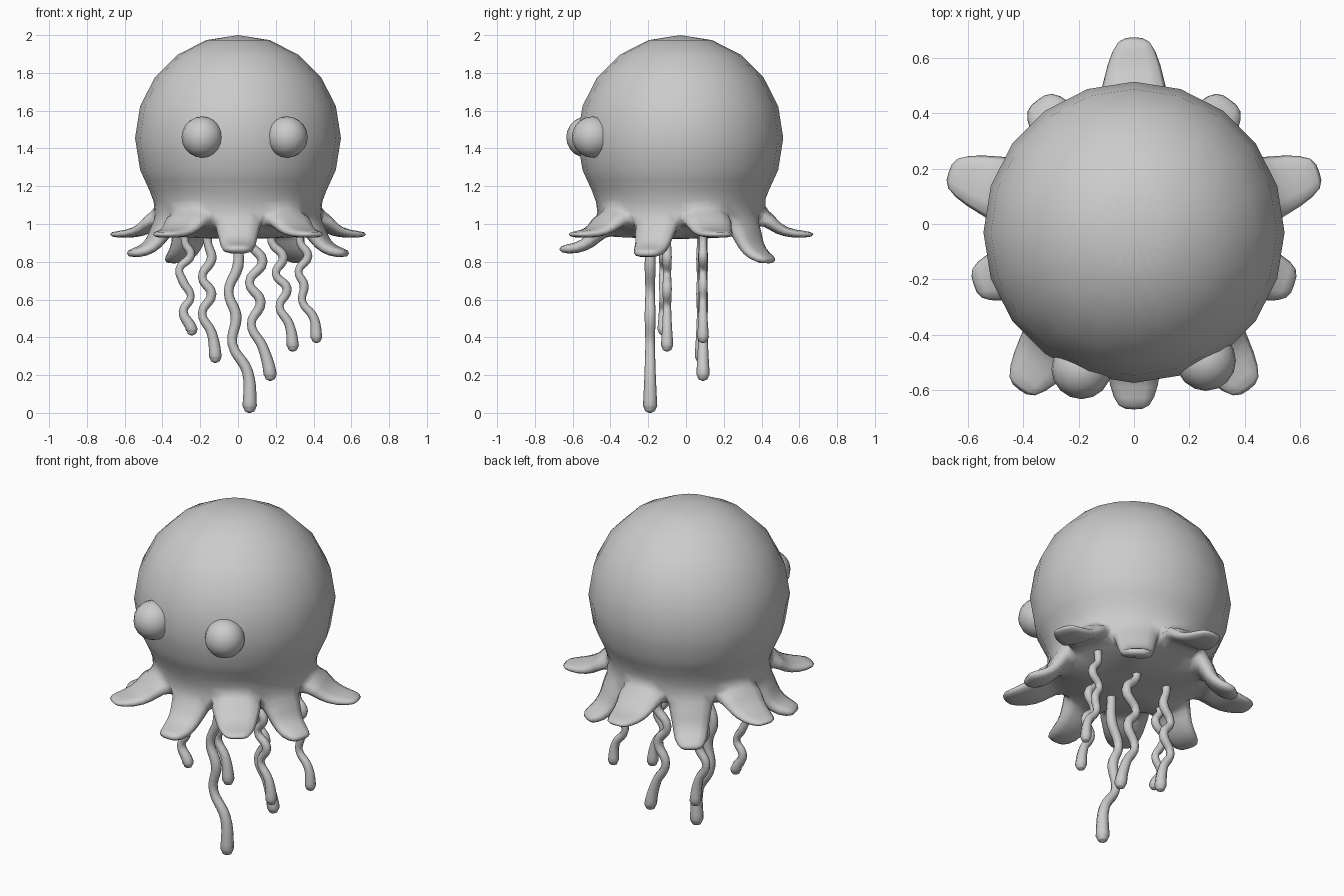
import bpy, bmesh
from math import sin, cos, radians
from mathutils import Vector

if "Cube" in bpy.data.objects:
    bpy.data.objects.remove(bpy.data.objects["Cube"], do_unlink=True)

grey = bpy.data.materials.new("plain_grey")
grey.use_nodes = True
grey.diffuse_color = (0.6, 0.6, 0.6, 1)
grey.node_tree.nodes["Principled BSDF"].inputs["Base Color"].default_value = (0.6, 0.6, 0.6, 1)

SEGMENTS = 20
CENTRE_Y = -0.03
CENTRE_Z = 1.455
RADIUS = 0.545


def finish(obj):
    """Give an object the material and smooth shading."""
    obj.data.materials.clear()
    obj.data.materials.append(grey)
    for poly in obj.data.polygons:
        poly.use_smooth = True


def angle_of(j):
    return radians(-90 + j * 360 / SEGMENTS)


def ring(bm, profile):
    """Ring of vertices; profile(j) gives radius and height."""
    verts = []
    for j in range(SEGMENTS):
        r, z = profile(j)
        a = angle_of(j)
        verts.append(bm.verts.new((r * cos(a), CENTRE_Y + r * sin(a), z)))
    return verts


def bridge(bm, a, b):
    n = len(a)
    for j in range(n):
        k = (j + 1) % n
        bm.faces.new((a[j], a[k], b[k], b[j]))


def cap(bm, loop, z):
    pole = bm.verts.new((0, CENTRE_Y, z))
    for j in range(SEGMENTS):
        bm.faces.new((loop[j], loop[(j + 1) % SEGMENTS], pole))


def arm(bm, j, upper, lower, sections):
    """Flat arm growing from two neighbouring panels of the body rim."""
    k = (j + 1) % SEGMENTS
    loop = [upper[j - 1], upper[j], upper[k], lower[k], lower[j], lower[j - 1]]
    a = angle_of(j)
    out = Vector((cos(a), sin(a), 0))
    side = Vector((-sin(a), cos(a), 0))
    up = Vector((0, 0, 1))
    for i, (r, z, w, t) in enumerate(sections):
        before = sections[max(i - 1, 0)]
        after = sections[min(i + 1, len(sections) - 1)]
        along = (out * (after[0] - before[0]) + up * (after[1] - before[1])).normalized()
        normal = side.cross(along)
        if normal.dot(out + up) < 0:
            normal = -normal
        mid = out * r + up * z + Vector((0, CENTRE_Y, 0))
        outline = ((-w, t), (0, t), (w, t), (w, -t), (0, -t), (-w, -t))
        new = [bm.verts.new(mid + side * s + normal * h) for s, h in outline]
        bridge(bm, loop, new)
        loop = new
    bm.faces.new((loop[0], loop[1], loop[4], loop[5]))
    bm.faces.new((loop[1], loop[2], loop[3], loop[4]))


# Head: twenty-sided dome whose edges stay straight when rounded
bm = bmesh.new()
previous = None
for lat in (72, 54, 36, 18, 0, -18, -31):
    a = radians(lat)
    current = ring(bm, lambda j: (RADIUS * cos(a), CENTRE_Z + RADIUS * sin(a)))
    if previous:
        bridge(bm, previous, current)
    else:
        cap(bm, current, CENTRE_Z + RADIUS)
    previous = current
crease = bm.edges.layers.float.new("crease_edge")
for edge in bm.edges:
    edge[crease] = 1

# Rim with ten arms, belly bulging slightly below it
top_rim = {0: (0.435, 1.05), 2: (0.45, 1.10)}
under_rim = {0: (0.35, 0.915), 2: (0.40, 0.985)}
upper = ring(bm, lambda j: top_rim.get(j % 4, (0.435, 1.06)))
lower = ring(bm, lambda j: under_rim.get(j % 4, (0.38, 0.965)))
bridge(bm, previous, upper)

inner = ring(bm, lambda j: (0.22, 0.925))
bridge(bm, lower, inner)
cap(bm, inner, 0.92)

high_arm = [(0.465, 1.025, 0.145, 0.04), (0.515, 0.972, 0.12, 0.03),
            (0.60, 0.945, 0.105, 0.022), (0.71, 0.945, 0.06, 0.016)]
low_arm = [(0.43, 0.965, 0.12, 0.045), (0.475, 0.905, 0.10, 0.036),
           (0.55, 0.868, 0.095, 0.029), (0.645, 0.866, 0.06, 0.022)]
for j in range(0, SEGMENTS, 2):
    if j % 4:
        sections = high_arm
    else:
        # Low arms sink and shorten towards the back
        back = (1 + sin(angle_of(j))) / 2
        short = 0.09 * min(back, 0.55)
        sections = [(r - short * i / 3, z - 0.07 * back * i / 3, w, t)
                    for i, (r, z, w, t) in enumerate(low_arm)]
    arm(bm, j, upper, lower, sections)

bmesh.ops.recalc_face_normals(bm, faces=bm.faces[:])
mesh = bpy.data.meshes.new("body_with_arms")
bm.to_mesh(mesh)
bm.free()
body = bpy.data.objects.new("body_with_arms", mesh)
bpy.context.collection.objects.link(body)
finish(body)
rounding = body.modifiers.new("rounding", "SUBSURF")
rounding.levels = rounding.render_levels = 1

# Eyes
for name, x, y in (("right_eye", -0.19, -0.525), ("left_eye", 0.26, -0.495)):
    bpy.ops.mesh.primitive_uv_sphere_add(segments=16, ring_count=10, radius=0.109,
                                         location=(x, y, 1.46))
    eye = bpy.context.object
    eye.name = name
    finish(eye)

# Wavy hanging feelers: depth, lowest point, thickness, sideways sway
feelers = [
    (-0.12, 0.41, 0.022, (-0.28, -0.25, -0.31, -0.29, -0.25, -0.29, -0.245)),
    (0.08, 0.265, 0.024, (-0.16, -0.14, -0.19, -0.14, -0.19, -0.14, -0.12)),
    (-0.19, 0.0, 0.027, (0.0, 0.0, -0.05, -0.01, -0.03, 0.05, 0.062)),
    (0.09, 0.17, 0.025, (0.06, 0.13, 0.06, 0.12, 0.07, 0.13, 0.17)),
    (-0.10, 0.325, 0.023, (0.18, 0.24, 0.20, 0.26, 0.22, 0.27, 0.29)),
    (0.09, 0.37, 0.022, (0.33, 0.37, 0.32, 0.35, 0.34, 0.40, 0.415)),
]
steps = (0, 0.14, 0.3, 0.45, 0.62, 0.79, 1)
for n, (y, bottom, thick, sway) in enumerate(feelers):
    bulb = thick * 1.4
    end = bottom + bulb
    path = [(sway[0], 0.965, 1)]
    path += [(px, 0.9 + (end - 0.9) * s, 0.92 + 0.16 * (i % 2))
             for i, (px, s) in enumerate(zip(sway, steps))]
    x = sway[-1]
    path[-1] = (x, end, 1.4)
    path += [(x, end - bulb * 0.75, 0.95), (x, bottom, 0.25)]
    curve = bpy.data.curves.new("feeler", "CURVE")
    curve.dimensions = "3D"
    curve.bevel_depth = thick
    curve.bevel_resolution = 2
    curve.resolution_u = 5
    curve.use_fill_caps = True
    spline = curve.splines.new("BEZIER")
    spline.bezier_points.add(len(path) - 1)
    for point, (px, pz, size) in zip(spline.bezier_points, path):
        point.co = (px, y, pz)
        point.radius = size
        point.handle_left_type = point.handle_right_type = "AUTO"
    feeler = bpy.data.objects.new("feeler_%d" % (n + 1), curve)
    bpy.context.collection.objects.link(feeler)
    bpy.ops.object.select_all(action="DESELECT")
    feeler.select_set(True)
    bpy.context.view_layer.objects.active = feeler
    bpy.ops.object.convert(target="MESH")
    finish(bpy.context.object)
